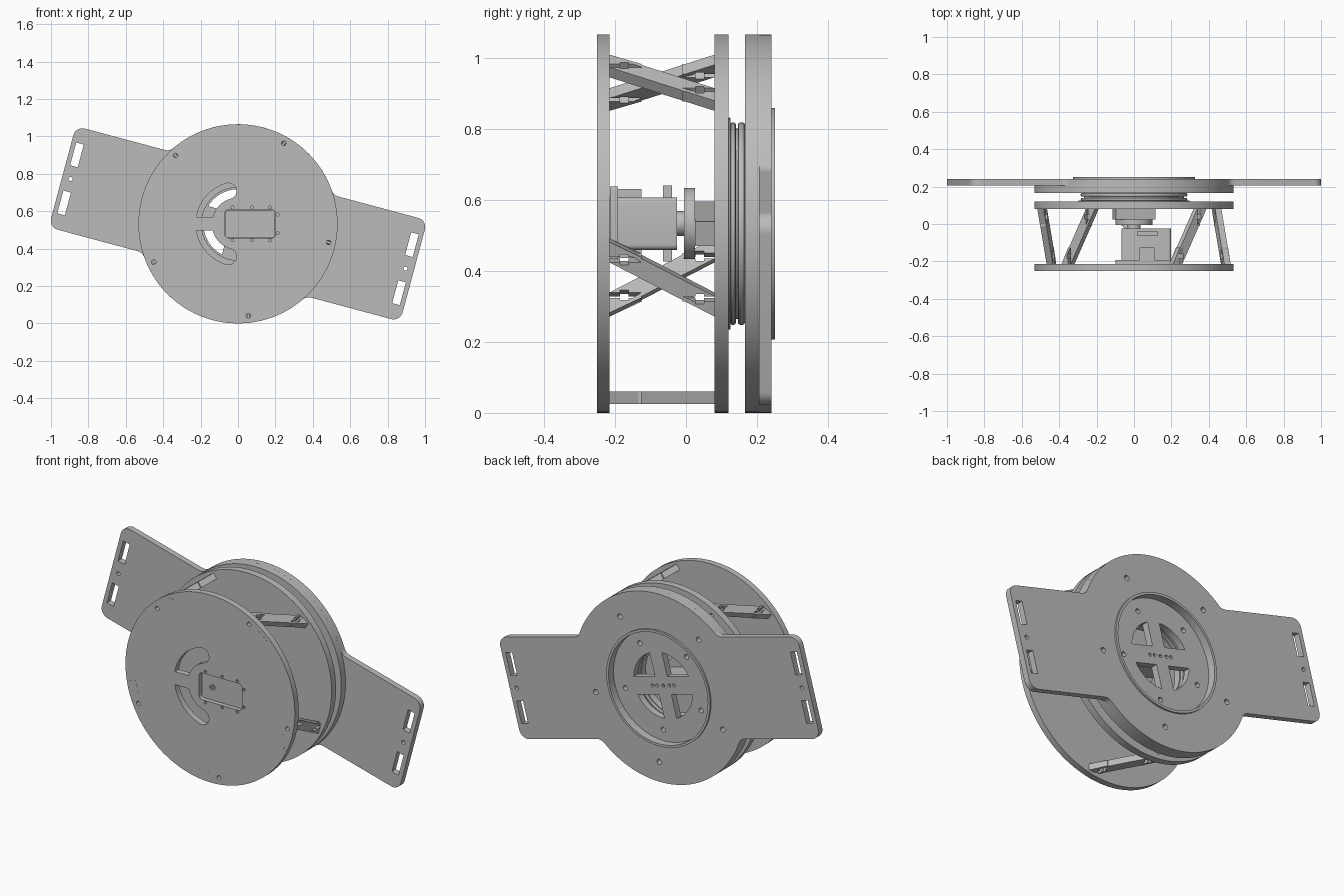
import bpy, bmesh
from math import sin, cos, asin, acos, atan2, radians, degrees, pi, sqrt
from mathutils import Matrix

cube = bpy.data.objects.get("Cube")
if cube:
    bpy.data.objects.remove(cube, do_unlink=True)

R = 0.5325                      # plate radius and axis height
TILT = -15                      # wing tilt in degrees
FACE = Matrix(((1, 0, 0, 0), (0, 0, 1, 0), (0, 1, 0, R), (0, 0, 0, 1)))

grey = bpy.data.materials.new("plain_grey")
grey.use_nodes = True
grey.diffuse_color = (0.5, 0.5, 0.5, 1)
grey.node_tree.nodes["Principled BSDF"].inputs["Base Color"].default_value = (0.5, 0.5, 0.5, 1)


# ---- outline helpers ----
def arc(cx, cy, r, a0, a1, n=8):
    steps = [radians(a0 + (a1 - a0) * i / n) for i in range(n + 1)]
    return [(cx + r * cos(a), cy + r * sin(a)) for a in steps]


def circle(r, cx=0, cy=0, n=96):
    return arc(cx, cy, r, 0, 360 - 360 / n, n - 1)


def hole(r, radius, angle):
    a = radians(angle)
    return circle(r, radius * cos(a), radius * sin(a), 16)


def rect(cx, cy, hw, hh, r=0.0):
    if not r:
        return [(cx + i * hw, cy + j * hh) for i, j in ((-1, -1), (1, -1), (1, 1), (-1, 1))]
    pts = []
    for k, (i, j) in enumerate(((1, 1), (-1, 1), (-1, -1), (1, -1))):
        pts += arc(cx + i * (hw - r), cy + j * (hh - r), r, 90 * k, 90 * k + 90, 5)
    return pts


def turn(pts, angle):
    c, s = cos(radians(angle)), sin(radians(angle))
    return [(x * c - y * s, x * s + y * c) for x, y in pts]


# ---- flat part: filled outline with holes, extruded from d0 to d1 ----
def plate(name, loops, d0, d1, matrix=FACE):
    cu = bpy.data.curves.new(name, "CURVE")
    cu.dimensions, cu.fill_mode, cu.extrude = "2D", "BOTH", (d1 - d0) / 2
    for pts in loops:
        sp = cu.splines.new("POLY")
        sp.points.add(len(pts) - 1)
        for p, (x, y) in zip(sp.points, pts):
            p.co = (x, y, 0, 1)
        sp.use_cyclic_u = True
    tmp = bpy.data.objects.new(name + "_outline", cu)
    bpy.context.collection.objects.link(tmp)
    deps = bpy.context.evaluated_depsgraph_get()
    me = bpy.data.meshes.new_from_object(tmp.evaluated_get(deps))
    bpy.data.objects.remove(tmp, do_unlink=True)
    bm = bmesh.new()
    bm.from_mesh(me)
    bm.transform(matrix @ Matrix.Translation((0, 0, (d0 + d1) / 2)))
    return finish(name, bm, me)


# ---- turned part: closed (radius, y) profile spun about the main axis ----
def turned(name, profile):
    bm = bmesh.new()
    vs = [bm.verts.new((r, y, R)) for r, y in profile]
    es = [bm.edges.new((vs[i - 1], vs[i])) for i in range(len(vs))]
    bmesh.ops.spin(bm, geom=vs + es, cent=(0, 0, R), axis=(0, 1, 0),
                   angle=2 * pi, steps=96, use_merge=True)
    return finish(name, bm, bpy.data.meshes.new(name))


def finish(name, bm, me):
    bmesh.ops.remove_doubles(bm, verts=bm.verts, dist=1e-5)
    bmesh.ops.recalc_face_normals(bm, faces=bm.faces)
    bm.to_mesh(me)
    bm.free()
    me.name = name
    me.materials.clear()
    me.materials.append(grey)
    ob = bpy.data.objects.new(name, me)
    bpy.context.collection.objects.link(ob)
    bpy.ops.object.select_all(action="DESELECT")
    ob.select_set(True)
    bpy.context.view_layer.objects.active = ob
    bpy.ops.object.shade_smooth_by_angle(angle=radians(30))
    return ob


FIVE = [-90 + 72 * k for k in range(5)]
PIN = degrees(atan2(0.055, 0.49))

# ---- front plate: curved slots, motor window, screw holes ----
ri, ro, bar = 0.14, 0.225, 0.037
mid, cap = (ri + ro) / 2, (ro - ri) / 2
c = radians(106)
slot = arc(0, 0, ro, 106, 180 - degrees(asin(bar / ro)), 24)
slot += arc(0, 0, ri, 180 - degrees(asin(bar / ri)), 106, 24)
slot += arc(mid * cos(c), mid * sin(c), cap, 286, 466, 12)[1:-1]
screws = [circle(0.008, x, z, 12) for x in (-0.03, 0.075, 0.17) for z in (-0.088, 0.088)]
screws += [circle(0.008, 0.212, z, 12) for z in (-0.05, 0.05)]
plate("front_plate", [circle(R), slot, [(x, -z) for x, z in slot],
                      rect(0.065, 0, 0.135, 0.076, 0.02)] + screws
      + [hole(0.012, 0.495, a + PIN) for a in FIVE], -0.25, -0.215)

# ---- middle plate ----
plate("middle_plate", [circle(R), circle(0.195)]
      + [hole(0.012, 0.495, a - PIN) for a in FIVE], 0.08, 0.12)

# ---- five spacer panels with bolt-and-nut notches, and their flush tabs ----
h = 0.1475
half = [(-0.11, -h), (0.05, -h), (0.05, -0.118), (0.043, -0.118), (0.043, -0.094),
        (0.05, -0.094), (0.05, -0.058), (0.066, -0.058), (0.066, -0.094),
        (0.073, -0.094), (0.073, -0.118), (0.066, -0.118), (0.066, -h), (0.11, -h)]
panel = half[1:] + [(-x, -y) for x, y in half[1:]]
for k, a in enumerate(FIVE):
    ca, sa = cos(radians(a)), sin(radians(a))
    m = Matrix(((-sa, 0, ca, 0), (0, 1, 0, -0.0675), (ca, 0, sa, R), (0, 0, 0, 1)))
    plate(f"spacer_panel_{k + 1}", [panel], 0.4725, 0.5075, m)
    tab = turn(rect(0.49, -0.03, 0.0175, 0.04), a)
    plate(f"panel_tab_{k + 1}", [tab], -0.2505, -0.249)

# ---- motor, bracket and output hub ----
plate("motor_body", [rect(0.065, 0, 0.133, 0.074, 0.015)], -0.228, -0.025)
plate("motor_face_screw", [circle(0.016, n=24), circle(0.008, n=16)], -0.234, -0.228)
plate("motor_flange", [rect(0.065, 0, 0.165, 0.105, 0.01),
                       rect(0.065, 0, 0.133, 0.074, 0.015)], -0.214, -0.192)
for side, s in (("upper", 1), ("lower", -1)):
    plate(f"{side}_motor_clip", [rect(0.07, s * 0.085, 0.04, 0.012)], -0.192, -0.125)
    plate(f"{side}_motor_lug", [rect(0.07, s * 0.085, 0.055, 0.022)], -0.065, -0.04)
plate("motor_shaft", [circle(0.035, n=32)], -0.025, -0.005)
plate("horn_disc", [circle(0.1)], -0.005, 0.025)
plate("hub_block", [turn(rect(0, 0, 0.11, 0.035), TILT)], 0.025, 0.165)

# ---- turntable bearing: two rounded rings around a race ----
def rounded(r0, r1, y0, y1, b):
    return [(r0, y0), (r1 - b, y0), (r1 - b * 0.3, y0 + b * 0.3), (r1, y0 + b),
            (r1, y1 - b), (r1 - b * 0.3, y1 - b * 0.3), (r1 - b, y1), (r0, y1)]


turned("bearing_flange", rounded(0.2, 0.298, 0.12, 0.125, 0.001))
turned("bearing_front_ring", rounded(0.2, 0.285, 0.125, 0.14, 0.006))
turned("bearing_race", rounded(0.205, 0.268, 0.14, 0.146, 0.001))
turned("bearing_rear_ring", rounded(0.2, 0.285, 0.146, 0.166, 0.007))

# ---- rear disc: four lobed openings and screw holes ----
q, bh, bv = 0.185, 0.05, 0.04
lobe = arc(0, 0, q, degrees(asin(bh / q)), degrees(acos(bv / q)), 16) + [(bv, bh)]
lobes = [turn([(i * x, j * z) for x, z in lobe], TILT) for i in (-1, 1) for j in (-1, 1)]
row = [turn(circle(0.009, u, 0, 12), TILT) for u in (-0.07, -0.04, 0, 0.04, 0.07)]
outer_holes = [hole(0.015, 0.42, a) for a in FIVE]
plate("rear_disc", [circle(R)] + lobes + row + outer_holes
      + [hole(0.014, 0.25, a) for a in FIVE], 0.166, 0.205)

# ---- wing plate: disc with two tilted, filleted arms ----
v, f, cr, cu_ = 0.28, 0.05, 0.05, 0.923
fv = v + f
fu = sqrt((R + f) ** 2 - fv ** 2)
fa = degrees(atan2(fv, fu))
arm = arc(fu, -fv, f, 180 - fa, 90) + arc(cu_, -v + cr, cr, -90, 0)
arm += arc(cu_, v - cr, cr, 0, 90) + arc(fu, fv, f, 270, 180 + fa)
arm += arc(0, 0, R, fa, 180 - fa, 40)[1:-1]
outline = turn(arm, TILT) + turn(arm, TILT + 180)
strap = []
for s in (-1, 1):
    strap.append(turn(circle(0.011, s * 0.927, 0, 16), TILT))
    for t in (-1, 1):
        strap.append(turn(rect(s * 0.927, t * 0.133, 0.021, 0.063), TILT))
plate("wing_plate", [outline, circle(0.312)] + strap + outer_holes, 0.205, 0.24)
plate("rear_rim", [circle(0.326), circle(0.312)], 0.24, 0.25)
